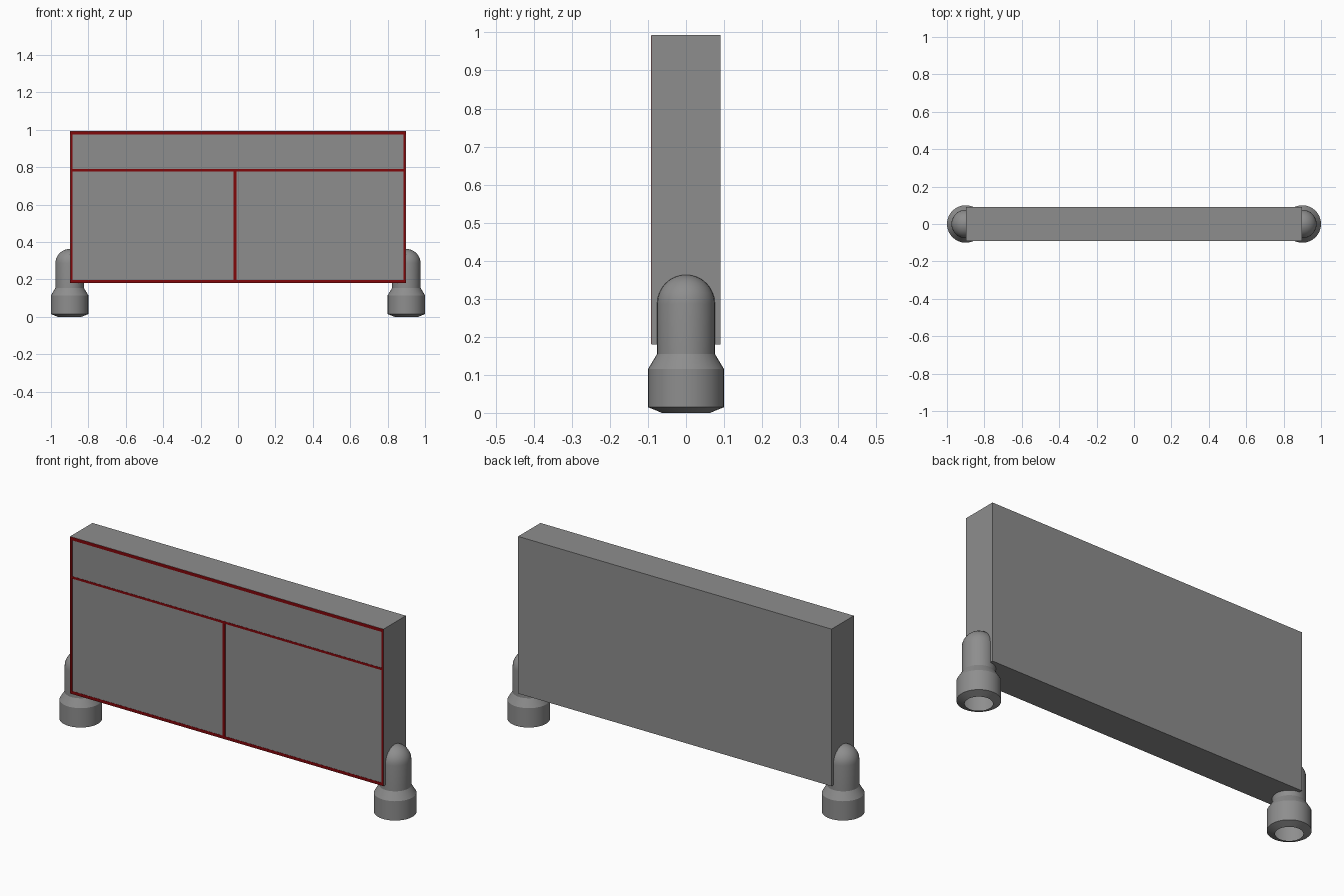
import bpy, bmesh
from math import sin, cos, pi, radians

if "Cube" in bpy.data.objects:
    bpy.data.objects.remove(bpy.data.objects["Cube"])


def material(name, color):
    mat = bpy.data.materials.new(name)
    mat.diffuse_color = (*color, 1)
    mat.use_nodes = True
    mat.node_tree.nodes["Principled BSDF"].inputs["Base Color"].default_value = mat.diffuse_color
    return mat


red = material("dark_red_trim", (0.22, 0.002, 0.003))
grey = material("dark_grey", (0.27, 0.27, 0.27))


def box(name, x0, x1, y0, y1, z0, z1, mat):
    bpy.ops.mesh.primitive_cube_add(size=1, location=((x0 + x1) / 2, (y0 + y1) / 2, (z0 + z1) / 2))
    ob = bpy.context.object
    ob.name = name
    ob.scale = (x1 - x0, y1 - y0, z1 - z0)
    bpy.ops.object.transform_apply(location=False, rotation=False, scale=True)
    ob.data.materials.append(mat)
    return ob


def lathe(name, profile, x, mat, steps=32):
    bm = bmesh.new()
    verts = [bm.verts.new((r, 0, z)) for r, z in profile]
    edges = [bm.edges.new(pair) for pair in zip(verts, verts[1:])]
    bmesh.ops.spin(bm, geom=verts + edges, cent=(0, 0, 0), axis=(0, 0, 1),
                   angle=2 * pi, steps=steps)
    bmesh.ops.remove_doubles(bm, verts=bm.verts, dist=1e-4)
    bmesh.ops.recalc_face_normals(bm, faces=bm.faces)
    me = bpy.data.meshes.new(name)
    bm.to_mesh(me)
    bm.free()
    me.materials.append(mat)
    ob = bpy.data.objects.new(name, me)
    bpy.context.collection.objects.link(ob)
    ob.location.x = x
    bpy.ops.object.select_all(action='DESELECT')
    bpy.context.view_layer.objects.active = ob
    ob.select_set(True)
    bpy.ops.object.shade_smooth_by_angle(angle=radians(25))
    return ob


# Main board
W, Y, BOT, TOP = 0.897, 0.091, 0.18, 0.993
box("panel", -W, W, -Y, Y, BOT, TOP, grey)

# Thin red trim on the front face: outer frame and dividers
trims = {
    "top_trim": (-W, W, TOP - 0.017, TOP - 0.001),
    "bottom_trim": (-W, W, BOT + 0.001, BOT + 0.016),
    "left_trim": (-W + 0.001, -W + 0.012, BOT + 0.001, TOP - 0.001),
    "right_trim": (W - 0.012, W - 0.001, BOT + 0.001, TOP - 0.001),
    "horizontal_divider": (-W + 0.001, W - 0.001, 0.778, 0.79),
    "vertical_divider": (-0.023, -0.009, BOT + 0.001, 0.784),
}
for name, (x0, x1, z0, z1) in trims.items():
    box(name, x0, x1, -Y - 0.001, -Y + 0.002, z0, z1, red)

# Round-topped feet, hollow and open underneath
R = 0.076
profile = [(0.063, 0.0), (0.1, 0.015), (0.1, 0.115), (R, 0.155)]
profile += [(R * cos(i * pi / 16), 0.287 + R * sin(i * pi / 16)) for i in range(9)]
for side, x in (("left", -0.9), ("right", 0.9)):
    lathe(side + "_foot", profile, x, grey)
